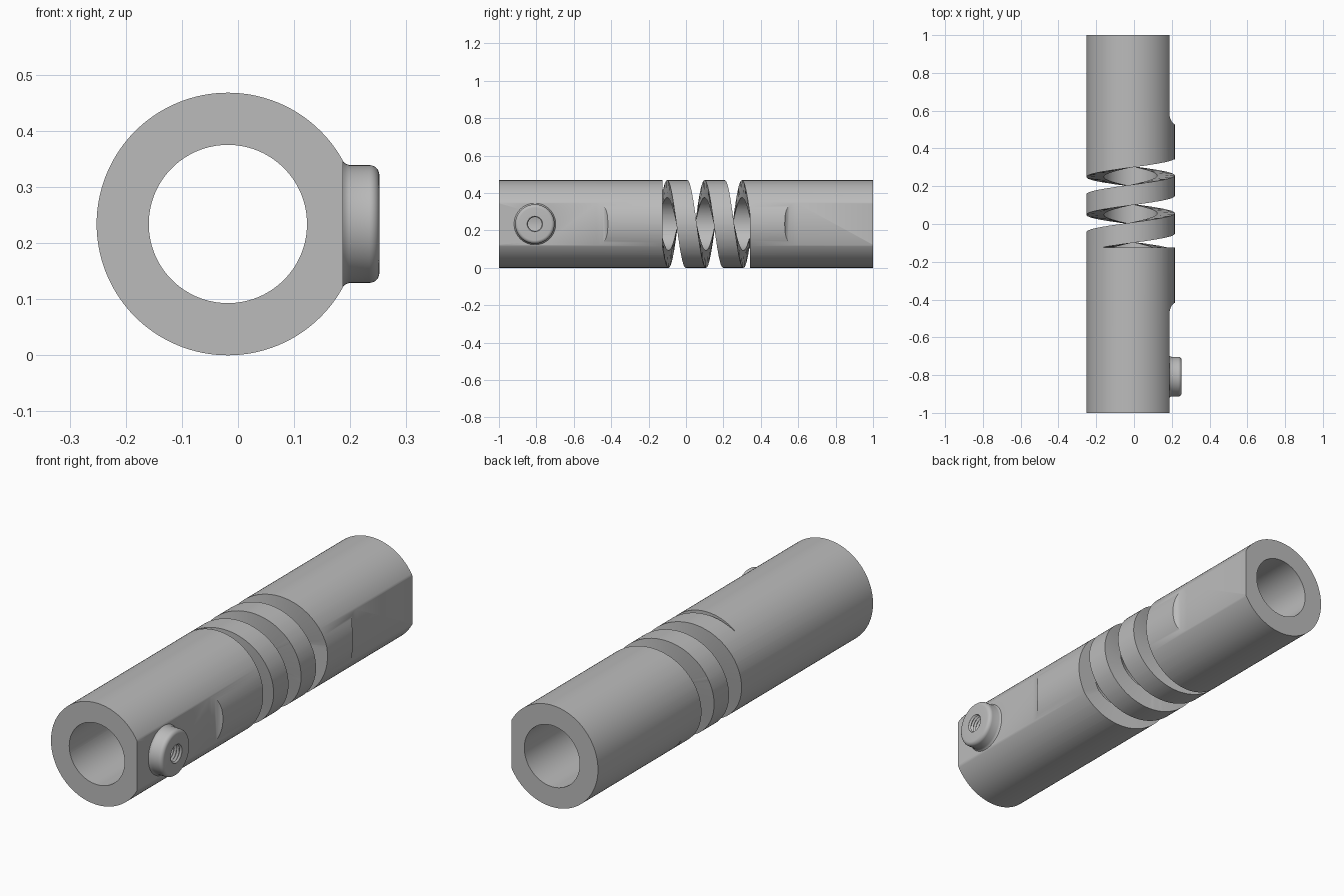
import bpy, bmesh
from math import sin, cos, pi
from mathutils import Vector, Matrix

cube = bpy.data.objects.get("Cube")
if cube:
    bpy.data.objects.remove(cube, do_unlink=True)

CX, CZ = -0.018, 0.234           # tube axis
R_OUT, R_IN = 0.234, 0.141
FLAT_X, BOSS_Y = 0.187, -0.808

grey = bpy.data.materials.new("plain_grey")
grey.use_nodes = True
colour = (0.5, 0.5, 0.5, 1)
grey.diffuse_color = colour
grey.node_tree.nodes["Principled BSDF"].inputs["Base Color"].default_value = colour


def finish(name, bm):
    bmesh.ops.remove_doubles(bm, verts=bm.verts, dist=1e-5)
    bmesh.ops.recalc_face_normals(bm, faces=bm.faces)
    mesh = bpy.data.meshes.new(name)
    bm.to_mesh(mesh)
    bm.free()
    mesh.materials.append(grey)
    obj = bpy.data.objects.new(name, mesh)
    bpy.context.collection.objects.link(obj)
    return obj


def lathe(name, profile, origin, axis, steps, closed=False):
    """Revolve (radius, height) points about an axis through origin."""
    bm = bmesh.new()
    vs = [bm.verts.new((r, 0, h)) for r, h in profile]
    pairs = list(zip(vs, vs[1:])) + ([(vs[-1], vs[0])] if closed else [])
    es = [bm.edges.new(p) for p in pairs]
    bmesh.ops.spin(bm, geom=vs + es, cent=(0, 0, 0), axis=(0, 0, 1),
                   angle=2 * pi, steps=steps)
    turn = Vector((0, 0, 1)).rotation_difference(Vector(axis)).to_matrix().to_4x4()
    bm.transform(Matrix.Translation(origin) @ turn)
    return finish(name, bm)


def flat_cutter(end, run_out):
    """Block that mills a flat from a tube end, with a curved run-out."""
    s = 1 if end > 0 else -1
    arc = [(FLAT_X + 0.04 * (1 - cos(t)), run_out + s * 0.065 * (1 - sin(t)))
           for t in (i * pi / 16 for i in range(9))]
    outline = [(0.4, end), (FLAT_X, end)] + arc + [(0.4, run_out)]
    bm = bmesh.new()
    face = bm.faces.new([bm.verts.new((x, y, CZ - 0.2)) for x, y in outline])
    new = bmesh.ops.extrude_face_region(bm, geom=[face])["geom"]
    bmesh.ops.translate(bm, verts=[v for v in new if isinstance(v, bmesh.types.BMVert)],
                        vec=(0, 0, 0.4))
    return finish("flat_cutter", bm)


def helix_cutter(pitch=0.2, width=0.092, low=-0.125, high=0.342):
    """Helical slot of rectangular section, trimmed flat at both ends."""
    bm = bmesh.new()
    rings, n = [], 96
    for i in range(-2 * n, 3 * n):
        a = 2 * pi * i / n
        mid = 0.103 - pitch * i / n
        y0, y1 = max(mid - width / 2, low), min(mid + width / 2, high)
        if y1 - y0 < 0.002:
            continue
        rings.append([bm.verts.new((CX + r * cos(a), y, CZ + r * sin(a)))
                      for r, y in ((0.1, y0), (0.3, y0), (0.3, y1), (0.1, y1))])
    for a, b in zip(rings, rings[1:]):
        for j in range(4):
            k = (j + 1) % 4
            bm.faces.new((a[j], a[k], b[k], b[j]))
    bm.faces.new(rings[0])
    bm.faces.new(rings[-1])
    return finish("helix_cutter", bm)


def combine(target, tool, operation):
    """Apply a boolean and remove the tool."""
    mod = target.modifiers.new(operation, "BOOLEAN")
    mod.operation, mod.solver, mod.object = operation, "EXACT", tool
    tool.hide_render = True
    graph = bpy.context.evaluated_depsgraph_get()
    result = bpy.data.meshes.new_from_object(target.evaluated_get(graph))
    target.modifiers.clear()
    target.data = result
    bpy.data.objects.remove(tool, do_unlink=True)


# Hollow tube along y
tube = lathe("spring_tube", [(R_IN, -1), (R_OUT, -1), (R_OUT, 1), (R_IN, 1)],
             (CX, 0, CZ), (0, 1, 0), 128, closed=True)

# Milled flats and helical slot
combine(tube, flat_cutter(-1.2, -0.415), "DIFFERENCE")
combine(tube, flat_cutter(1.2, 0.525), "DIFFERENCE")
combine(tube, helix_cutter(), "DIFFERENCE")

# Round boss with a flared foot and rounded rim
rim = [(0.087 + 0.018 * cos(t), 0.234 + 0.018 * sin(t))
       for t in (i * pi / 12 for i in range(7))]
foot = [(0, 0.16), (0.1, 0.16), (0.113, FLAT_X - 0.002), (0.108, 0.191), (0.105, 0.198)]
boss = lathe("boss", foot + rim + [(0, 0.252)], (0, BOSS_Y, CZ), (1, 0, 0), 64)
combine(tube, boss, "UNION")

# Threaded hole through the boss into the bore
thread = [(0.045 if i % 2 else 0.037, 0.256 - i * 0.007) for i in range(24)]
hole = lathe("thread_cutter", [(0, 0.27), (0.05, 0.27)] + thread + [(0, thread[-1][1])],
             (0, BOSS_Y, CZ), (1, 0, 0), 32)
combine(tube, hole, "DIFFERENCE")

# Smooth curved faces, keep machined edges sharp
bpy.ops.object.select_all(action="DESELECT")
tube.select_set(True)
bpy.context.view_layer.objects.active = tube
bpy.ops.object.shade_smooth_by_angle(angle=pi / 6)
